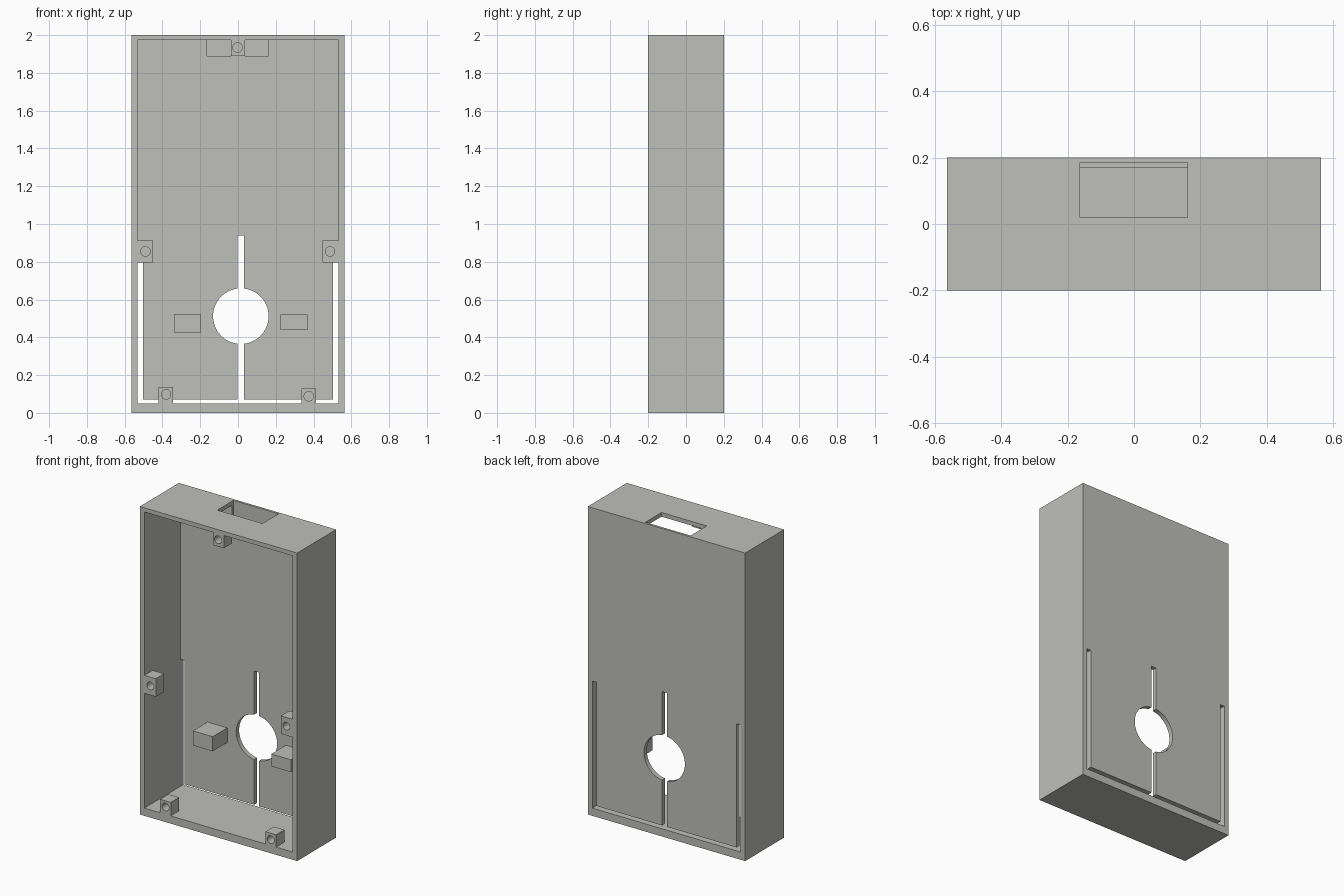
import bpy
import bmesh
import math
from mathutils import Matrix

if "Cube" in bpy.data.objects:
    bpy.data.objects.remove(bpy.data.objects["Cube"])

shell_grey = bpy.data.materials.new("shell_grey")
shell_grey.diffuse_color = (0.52, 0.52, 0.49, 1)
shell_grey.use_nodes = True
shell_grey.node_tree.nodes["Principled BSDF"].inputs["Base Color"].default_value = shell_grey.diffuse_color


def finish(name, bm):
    me = bpy.data.meshes.new(name)
    bm.to_mesh(me)
    bm.free()
    me.materials.append(shell_grey)
    ob = bpy.data.objects.new(name, me)
    bpy.context.collection.objects.link(ob)
    return ob


def box(name, x, y, z):
    """Box from (min, max) pairs."""
    bm = bmesh.new()
    bmesh.ops.create_cube(bm, size=1)
    for v in bm.verts:
        v.co = [r[0] if c < 0 else r[1] for c, r in zip(v.co, (x, y, z))]
    return finish(name, bm)


def cylinder(name, x, z, radius, y, sides):
    """Cylinder along y."""
    bm = bmesh.new()
    mat = Matrix.Translation((x, sum(y) / 2, z)) @ Matrix.Rotation(math.pi / 2, 4, 'X')
    bmesh.ops.create_cone(bm, cap_ends=True, segments=sides, radius1=radius,
                          radius2=radius, depth=y[1] - y[0], matrix=mat)
    return finish(name, bm)


def cut(ob, cutter):
    mod = ob.modifiers.new("cut", 'BOOLEAN')
    mod.operation = 'DIFFERENCE'
    mod.solver = 'EXACT'
    mod.object = cutter
    bpy.context.view_layer.objects.active = ob
    bpy.ops.object.modifier_apply(modifier=mod.name)
    bpy.data.objects.remove(cutter)


def smooth(ob):
    bpy.ops.object.select_all(action='DESELECT')
    ob.select_set(True)
    bpy.context.view_layer.objects.active = ob
    bpy.ops.object.shade_smooth_by_angle(angle=math.radians(30))


IN_X, FLOOR, CEIL = 0.533, 0.05, 1.973      # inside of the tray
FRONT, BACK_IN = -0.2, 0.17
THROUGH = (0.1, 0.3)                        # y range cutting the back wall

# Open-fronted tray
case = box("case", (-0.565, 0.565), (FRONT, 0.2), (0, 2))
cut(case, box("cavity", (-IN_X, IN_X), (-0.3, BACK_IN), (FLOOR, CEIL)))

# Connector window in the top, with a shallow recess in the back wall
cut(case, box("window", (-0.163, 0.162), (0.02, 0.185), (1.89, 2.1)))

# Slots and round opening that free the two back flaps
for x, z in (((-IN_X, -0.503), (FLOOR, 0.875)),
             ((0.503, IN_X), (FLOOR, 0.875)),
             ((-IN_X, IN_X), (FLOOR, 0.072)),
             ((-0.003, 0.032), (0.06, 0.94))):
    cut(case, box("slot", x, THROUGH, z))
cut(case, cylinder("opening", 0.015, 0.512, 0.147, THROUGH, 64))
smooth(case)

# Screw bosses flush with the front rim
for name, x, z, hx, hz in (
        ("top_boss", (-0.037, 0.038), (1.89, CEIL), -0.003, 1.934),
        ("left_boss", (-IN_X, -0.45), (0.795, 0.912), -0.49, 0.855),
        ("right_boss", (0.448, IN_X), (0.795, 0.912), 0.487, 0.855),
        ("bottom_left_boss", (-0.42, -0.343), (FLOOR, 0.138), -0.381, 0.098),
        ("bottom_right_boss", (0.337, 0.414), (FLOOR, 0.13), 0.375, 0.088)):
    boss = box(name, x, (FRONT, FRONT + 0.085), z)
    cut(boss, cylinder("screw_hole", hx, hz, 0.025, (-0.3, FRONT + 0.07), 32))
    smooth(boss)

# Press blocks on the flaps
box("left_press_block", (-0.338, -0.196), (0.02, BACK_IN), (0.425, 0.52))
box("right_press_block", (0.225, 0.367), (0.02, BACK_IN), (0.44, 0.52))
